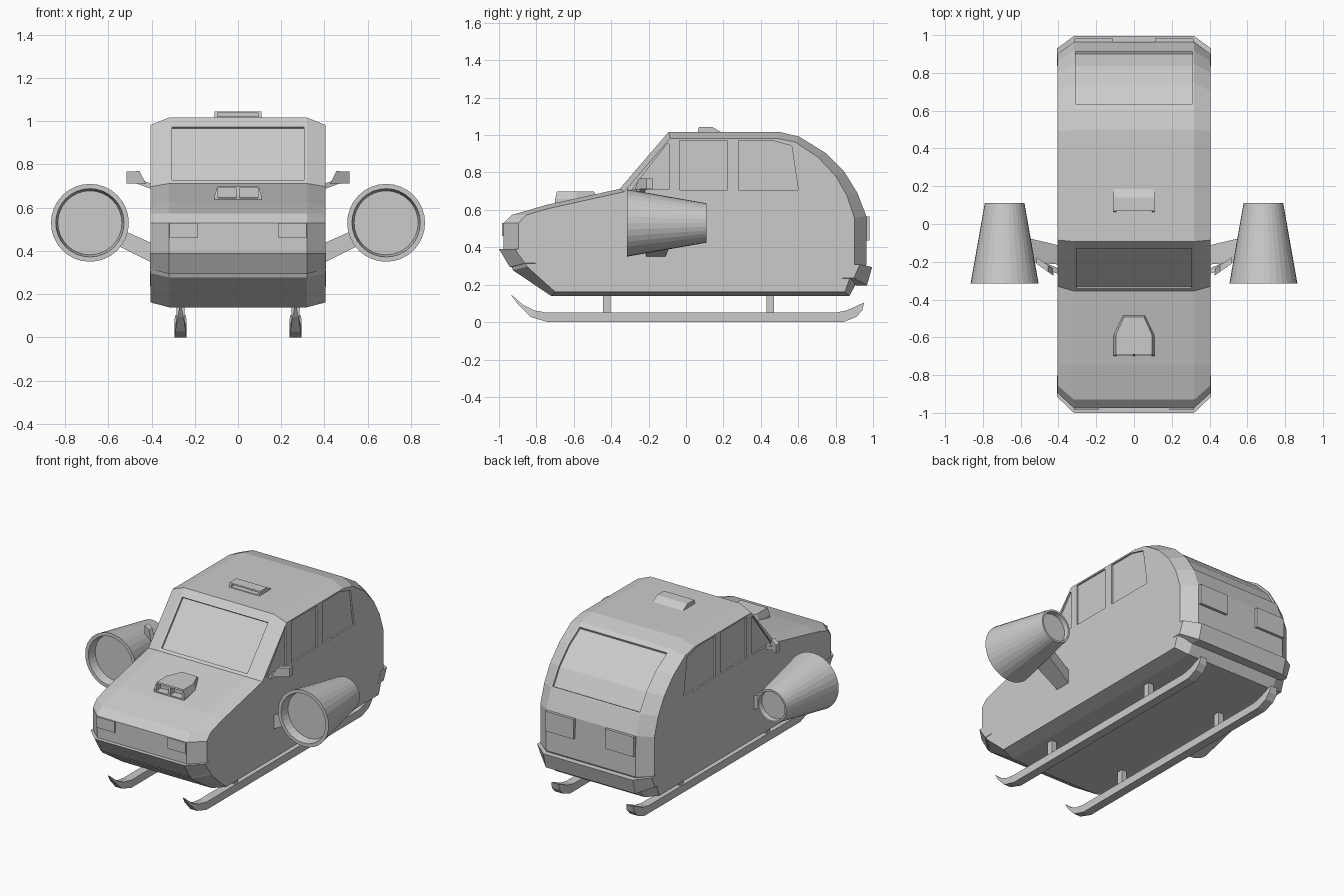
import bpy, bmesh, math

if "Cube" in bpy.data.objects:
    bpy.data.objects.remove(bpy.data.objects["Cube"])

grey = bpy.data.materials.new("plain grey")
grey.diffuse_color = (0.6, 0.6, 0.6, 1)
grey.use_nodes = True
grey.node_tree.nodes["Principled BSDF"].inputs["Base Color"].default_value = grey.diffuse_color


def loft(name, rings):
    """Skin a list of equal-length point rings and cap both ends."""
    bm = bmesh.new()
    vs = [[bm.verts.new(p) for p in r] for r in rings]
    n = len(rings[0])
    for a, b in zip(vs, vs[1:]):
        for i in range(n):
            j = (i + 1) % n
            bm.faces.new((a[i], a[j], b[j], b[i]))
    bm.faces.new(vs[0][::-1])
    bm.faces.new(vs[-1])
    bmesh.ops.recalc_face_normals(bm, faces=bm.faces)
    me = bpy.data.meshes.new(name)
    bm.to_mesh(me)
    bm.free()
    me.materials.append(grey)
    ob = bpy.data.objects.new(name, me)
    bpy.context.collection.objects.link(ob)
    return ob


def extrude_x(name, prof, x0, x1):
    return loft(name, [[(x, y, z) for y, z in prof] for x in (x0, x1)])


def box(name, x0, x1, y0, y1, z0, z1):
    return extrude_x(name, [(y0, z0), (y1, z0), (y1, z1), (y0, z1)], x0, x1)


def cut(ob, cutters):
    for c in cutters:
        c.hide_render = True
        m = ob.modifiers.new("cut", 'BOOLEAN')
        m.operation, m.solver, m.object = 'DIFFERENCE', 'EXACT', c
        bpy.context.view_layer.objects.active = ob
        bpy.ops.object.modifier_apply(modifier=m.name)
        bpy.data.objects.remove(c)


# Body: centre profile and slightly smaller side profile (y, z)
mid = [(-.975, .394), (-.975, .533), (-.93, .576), (-.745, .63), (-.355, .715),
       (-.093, 1.02), (.5, 1.02), (.606, .994), (.745, .908), (.846, .807),
       (.916, .694), (.964, .57), (.965, .31), (.873, .142), (-.72, .142), (-.925, .28)]
side = [(-.895, .394), (-.895, .533), (-.855, .575), (-.745, .608), (-.33, .70),
        (-.085, .985), (.49, .985), (.585, .965), (.705, .885), (.80, .785),
        (.86, .68), (.90, .56), (.90, .31), (.85, .165), (-.70, .165), (-.85, .30)]
body = loft("body", [[(x, y, z) for y, z in p] for x, p in
                     ((-.405, side), (-.318, mid), (.318, mid), (.405, side))])

# Recessed windows
n = (.759, -.652)
shield = [(-.342, .73), (-.13, .977)]
quad = [(y + n[0] * d, z + n[1] * d) for d, pts in ((.012, shield), (-.04, shield[::-1])) for y, z in pts]
cutters = [extrude_x("windshield_cutter", quad, -.305, .305)]
arc = [(.635, .976), (.745, .908), (.846, .807), (.911, .70)]


def scaled(f):
    return [(.45 + (y - .45) * f, .5 + (z - .5) * f) for y, z in arc]


cutters.append(extrude_x("rear_window_cutter", scaled(.974) + scaled(1.1)[::-1], -.31, .31))
windows = [[(-.29, .712), (-.09, .712), (-.09, .955), (-.102, .955)],
           [(-.035, .71), (.222, .71), (.222, .975), (-.035, .975)],
           [(.28, .71), (.60, .71), (.565, .945), (.456, .975), (.28, .975)]]
for s in (-1, 1):
    for w in windows:
        cutters.append(extrude_x("side_window_cutter", w, s * .395, s * .45))
cut(body, cutters)


# Bumpers: strips wrapped around the chamfered corners
def bumper(name, mt, mb, st, sb, inward):
    rings = []
    for x, t, b in ((-.407, st, sb), (-.318, mt, mb), (.318, mt, mb), (.407, st, sb)):
        rings.append([(x, *t), (x, *b), (x, b[0] + inward, b[1]), (x, t[0] + inward, t[1])])
    loft(name, rings)


bumper("front_bumper", (-1.0, .394), (-.942, .297), (-.915, .394), (-.862, .318), .06)
bumper("rear_bumper", (.995, .297), (.968, .20), (.93, .312), (.897, .238), -.06)

# Hood scoop with two openings
plan = [(-.108, -.70), (.108, -.70), (.108, -.585), (.06, -.48), (-.06, -.48), (-.108, -.585)]
scoop = loft("hood_scoop", [[(x, y, .62) for x, y in plan],
                            [(x, y, .66 if y < -.5 else .675) for x, y in plan],
                            [(x * .88, y * .9 - .06, .702) for x, y in plan]])
cut(scoop, [box("scoop_cutter", a, b, -.75, -.655, .648, .693) for a, b in ((-.092, -.006), (.006, .092))])

# Roof vent
vent = extrude_x("roof_vent", [(.06, 1.01), (.07, 1.047), (.14, 1.047), (.185, 1.02), (.185, 1.01)], -.108, .108)
cut(vent, [box("vent_cutter", -.095, .095, .03, .1, 1.024, 1.04)])

for s, tag in ((-1, "left"), (1, "right")):
    # Lamps
    box(tag + "_headlight", s * .187, s * .317, -.985, -.96, .463, .533)
    box(tag + "_tail_light", s * .112, s * .315, .94, .982, .44, .568)

    # Thruster: hollow-ended tapered drum
    rings = []
    for r, y in ((.148, -.26), (.158, -.315), (.18, -.315), (.105, .11), (.093, .11), (.09, .08)):
        rings.append([(s * .685 + r * math.cos(a), y, .533 + r * math.sin(a))
                      for a in (math.tau * i / 32 for i in range(32))])
    loft(tag + "_thruster", rings)

    # Thruster strut
    loft(tag + "_strut", [[(s * x, y0, z0), (s * x, y1, z0), (s * x, y1, z1), (s * x, y0, z1)]
                          for x, y0, y1, z0, z1 in ((.39, -.215, -.115, .345, .435),
                                                    (.58, -.2, -.07, .44, .52))])

    # Wing mirror, swept back outwards
    head = [(.425, .712), (.515, .715), (.515, .77), (.455, .772)]
    loft(tag + "_mirror", [[(s * x, -.285 + d + (x - .41) * .7, z) for x, z in head] for d in (0, .035)])
    loft(tag + "_mirror_arm", [[(s * x, y, z), (s * x, y + .03, z), (s * x, y + .03, z + .025), (s * x, y, z + .025)]
                               for x, y, z in ((.39, -.27, .685), (.47, -.235, .715))])

    # Skid: bottom and top paths, pinched at the front tip
    low = [(-.90, .10), (-.83, .03), (-.74, .003), (.84, .003), (.91, .03), (.942, .065)]
    top = [(-.87, .095), (-.81, .065), (-.74, .053), (.80, .053), (.86, .066), (.90, .084)]
    wid = [.014, .024, .028, .028, .028, .028]
    low = [(-.935, .147)] + low + [(.952, .105)]
    top = [(-.93, .145)] + top + [(.948, .106)]
    wid = [.004] + wid + [.024]
    loft(tag + "_skid", [[(s * .266 - w, *a), (s * .266 + w, *a), (s * .266 + w, *b), (s * .266 - w, *b)]
                         for a, b, w in zip(low, top, wid)])
    for y, part in ((-.425, "front"), (.45, "rear")):
        box(f"{tag}_{part}_skid_leg", s * .248, s * .284, y - .02, y + .02, .04, .16)

# Shift so the whole model stands exactly on the ground
for ob in bpy.context.collection.objects:
    ob.location.z = -.003
